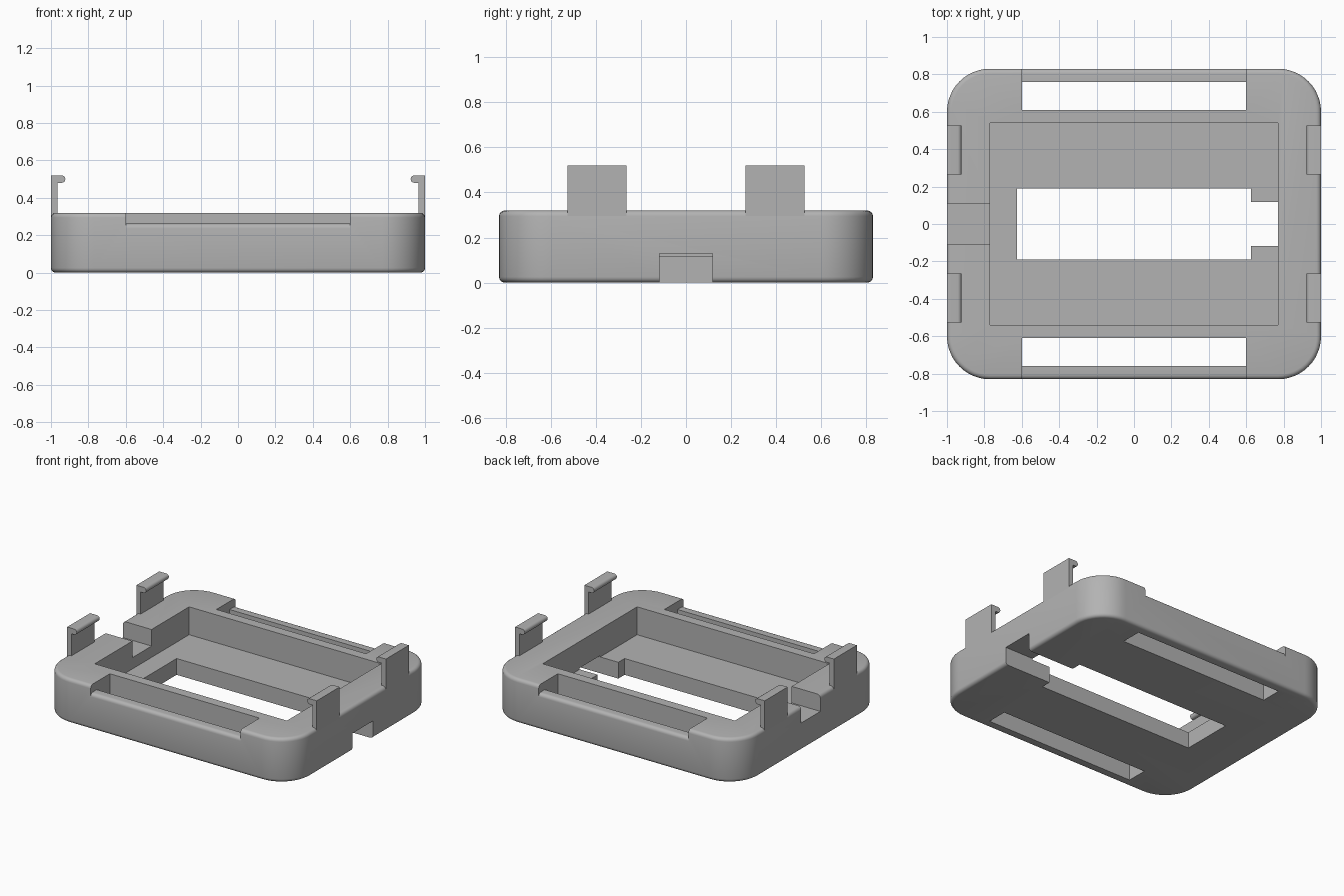
import bpy, bmesh
from math import cos, sin, pi, radians

default = bpy.data.objects.get("Cube")
if default:
    bpy.data.objects.remove(default, do_unlink=True)

grey = bpy.data.materials.new("plain grey")
grey.use_nodes = True
COLOUR = (0.45, 0.45, 0.45, 1)
grey.diffuse_color = COLOUR
grey.node_tree.nodes["Principled BSDF"].inputs["Base Color"].default_value = COLOUR

HX, HY, TOP = 1.0, 0.83, 0.32      # half length, half width, wall height
FILLET = 0.025


def finish(name, bm):
    bmesh.ops.recalc_face_normals(bm, faces=bm.faces)
    mesh = bpy.data.meshes.new(name)
    bm.to_mesh(mesh)
    bm.free()
    mesh.materials.append(grey)
    obj = bpy.data.objects.new(name, mesh)
    bpy.context.collection.objects.link(obj)
    return obj


def prism(name, outline, place, start, end):
    """Extrude a 2D outline from start to end; place(a, b, t) gives x, y, z."""
    bm = bmesh.new()
    face = bm.faces.new([bm.verts.new(place(a, b, start)) for a, b in outline])
    ext = bmesh.ops.extrude_face_region(bm, geom=[face])["geom"]
    for v in ext:
        if isinstance(v, bmesh.types.BMVert):
            index = 0
            break
    shift = [q - p for p, q in zip(place(0, 0, start), place(0, 0, end))]
    bmesh.ops.translate(bm, vec=shift,
                        verts=[v for v in ext if isinstance(v, bmesh.types.BMVert)])
    return finish(name, bm)


def box(name, x0, x1, y0, y1, z0, z1):
    return prism(name, [(x0, y0), (x1, y0), (x1, y1), (x0, y1)],
                 lambda a, b, t: (a, b, t), z0, z1)


def arc(ca, cb, r, a0, a1, steps):
    angles = [radians(a0 + (a1 - a0) * i / steps) for i in range(steps + 1)]
    return [(ca + r * cos(t), cb + r * sin(t)) for t in angles]


def smooth(obj):
    bpy.ops.object.select_all(action="DESELECT")
    obj.select_set(True)
    bpy.context.view_layer.objects.active = obj
    bpy.ops.object.shade_smooth_by_angle(angle=radians(35))


def cut(target, cutter):
    cutter.hide_render = True
    mod = target.modifiers.new("cut", "BOOLEAN")
    mod.operation, mod.solver, mod.object = "DIFFERENCE", "EXACT", cutter
    bpy.context.view_layer.objects.active = target
    bpy.ops.object.modifier_apply(modifier=mod.name)
    bpy.data.objects.remove(cutter, do_unlink=True)


# Tray body: rounded rectangle with filleted top and bottom rims
R = 0.23
outline = []
for sx, sy, a in ((1, 1, 0), (-1, 1, 90), (-1, -1, 180), (1, -1, 270)):
    outline += arc(sx * (HX - R), sy * (HY - R), R, a, a + 90, 12)
body = prism("tray_body", outline, lambda a, b, t: (a, b, t), 0, TOP)
bevel = body.modifiers.new("rim", "BEVEL")
bevel.width, bevel.segments = FILLET, 4
bevel.limit_method, bevel.angle_limit = "ANGLE", radians(60)
bpy.context.view_layer.objects.active = body
bpy.ops.object.modifier_apply(modifier=bevel.name)

# Pocket, floor window, and cable notches at the two ends
cut(body, box("pocket", -0.77, 0.77, -0.54, 0.54, 0.118, 0.5))
cut(body, box("floor_window", -0.625, 0.625, -0.19, 0.19, -0.1, 0.2))
cut(body, box("low_notch", 0.5, 1.1, -0.118, 0.118, -0.1, 0.128))
cut(body, box("high_notch", -1.1, -0.7, -0.11, 0.11, 0.2, 0.5))

# Strap slots, each with a lowered rounded outer lip
LIP = 0.262
slot = [(0.61, -0.1), (0.76, -0.1), (0.76, LIP)]
slot += arc(HY - FILLET, LIP - FILLET, FILLET, 90, 0, 5)
slot += [(0.9, LIP - FILLET), (0.9, 0.5), (0.61, 0.5)]
for side in (-1, 1):
    cut(body, prism("slot", slot, lambda a, b, t: (t, side * a, b), -0.6, 0.6))
smooth(body)

# Snap clips: thin upright tabs with a rounded inward hook
clip = [(HX, TOP - FILLET), (HX, 0.52)]
clip += arc(0.943, 0.5, 0.02, 90, 270, 8)
clip += [(0.966, 0.48), (0.966, TOP - FILLET)]
for sx, end in ((-1, "right"), (1, "left")):
    for y0, depth in ((-0.527, "front"), (0.265, "back")):
        tab = prism(f"{end}_{depth}_clip", clip,
                    lambda a, b, t: (sx * a, t, b), y0, y0 + 0.262)
        smooth(tab)
